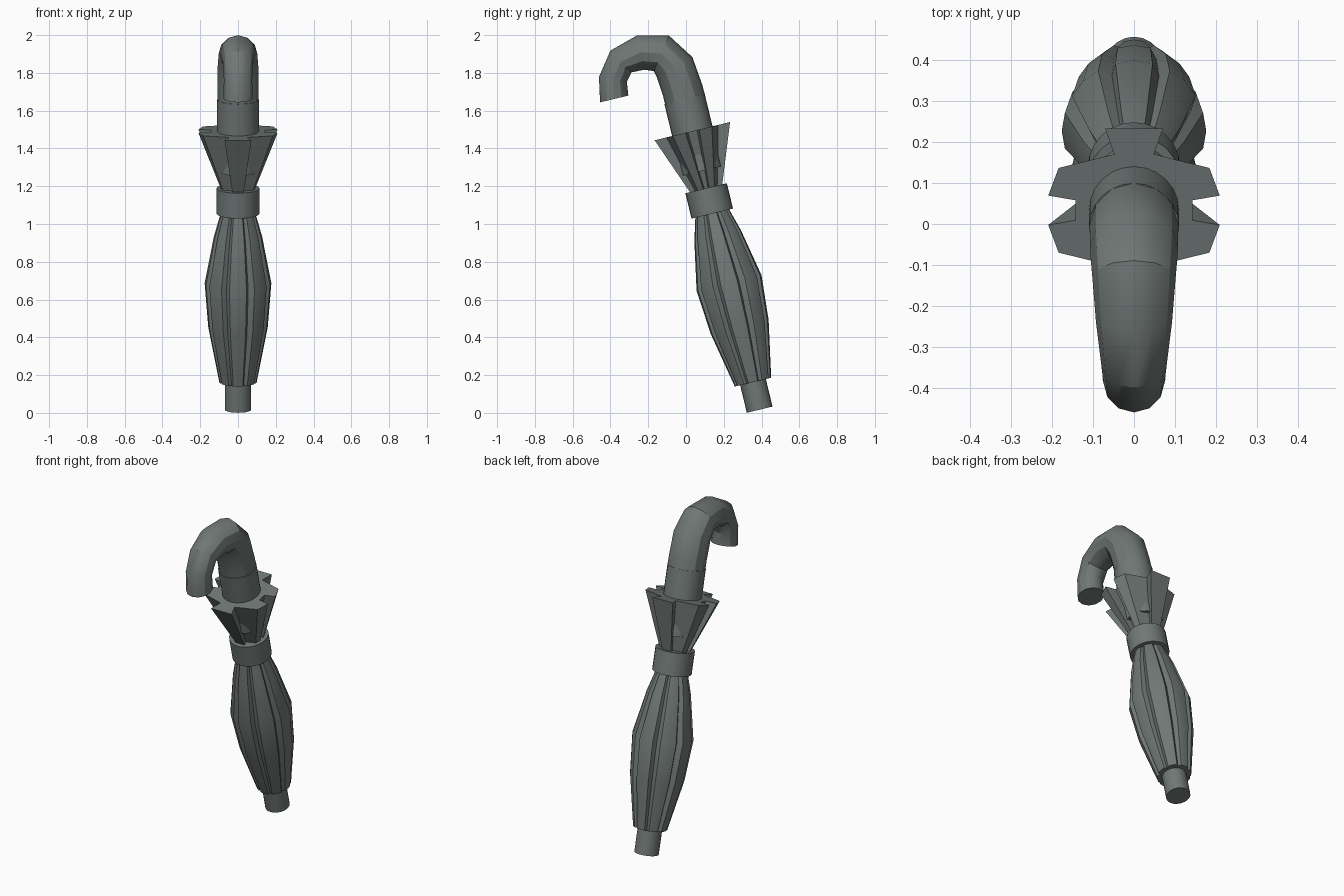
import bpy, bmesh
from math import cos, sin, radians, hypot
from mathutils import Vector

cube = bpy.data.objects.get("Cube")
if cube:
    bpy.data.objects.remove(cube)

grey = bpy.data.materials.new("slate_grey")
grey.use_nodes = True
colour = (0.162, 0.188, 0.181, 1)
grey.diffuse_color = colour
grey.node_tree.nodes["Principled BSDF"].inputs["Base Color"].default_value = colour

# Tilted centre line of the umbrella
FOOT = Vector((0, 0.39, 0.017))
AXIS = Vector((0, -0.235, 0.972))
SIDE = Vector((1, 0, 0))
BACK = Vector((0, 0.972, 0.235))


def circle(n):
    return [(360 * i / n, 1) for i in range(n)]


def ring(centre, back, radius, outline):
    """Points of an outline (degrees, radius factor) around a centre."""
    return [centre + radius * k * (cos(radians(a)) * SIDE + sin(radians(a)) * back)
            for a, k in outline]


def loft(name, rings):
    """Skin closed rings together and cap both ends."""
    bm = bmesh.new()
    loops = [[bm.verts.new(p) for p in r] for r in rings]
    n = len(loops[0])
    for low, high in zip(loops, loops[1:]):
        for i in range(n):
            j = (i + 1) % n
            bm.faces.new((low[i], low[j], high[j], high[i]))
    bm.faces.new(loops[0][::-1])
    bm.faces.new(loops[-1])
    bmesh.ops.recalc_face_normals(bm, faces=bm.faces)
    mesh = bpy.data.meshes.new(name)
    bm.to_mesh(mesh)
    bm.free()
    mesh.materials.append(grey)
    obj = bpy.data.objects.new(name, mesh)
    bpy.context.collection.objects.link(obj)
    bpy.ops.object.select_all(action='DESELECT')
    obj.select_set(True)
    bpy.context.view_layer.objects.active = obj
    bpy.ops.object.shade_smooth_by_angle(angle=radians(30))
    return obj


def along_axis(name, profile, outline):
    """Loft an outline over (distance, radius) pairs on the centre line."""
    return loft(name, [ring(FOOT + AXIS * u, BACK, r, outline) for u, r in profile])


# Tip, strap and shaft
along_axis("tip", [(0, 0.07), (0.2, 0.07)], circle(20))
along_axis("strap", [(1.068, 0.113), (1.206, 0.113)], circle(24))
along_axis("shaft", [(1.3, 0.11), (1.69, 0.11)], circle(24))

# Furled canopy with narrow creases between its folds
folds = []
for i in range(8):
    a = 45 * i
    folds += [(a - 15, 1), (a, 1.01), (a + 15, 1), (a + 21, 0.86)]
along_axis("furled_canopy",
           [(0.15, 0.098), (0.45, 0.156), (0.69, 0.175), (0.945, 0.126), (1.08, 0.088)],
           folds)

# Flared pleats above the strap: one quarter, mirrored to the others
quarter = [(10, 0.68), (10, 1), (30, 1), (71, 0.7), (71, 1.02)]
half = quarter + [(180 - a, k) for a, k in reversed(quarter)]
pleats = half + [(a + 180, k) for a, k in half]
along_axis("flared_pleats", [(1.19, 0.085), (1.517, 0.213)], pleats)

# Hooked handle: (y, z, radius) along the bend
bend = [(-0.002, 1.645, 0.109), (-0.017, 1.705, 0.108), (-0.06, 1.83, 0.108),
        (-0.13, 1.903, 0.102), (-0.24, 1.908, 0.093), (-0.345, 1.86, 0.08),
        (-0.387, 1.765, 0.075), (-0.38, 1.662, 0.077)]
rings = []
for i, (y, z, r) in enumerate(bend):
    before, after = bend[max(i - 1, 0)], bend[min(i + 1, len(bend) - 1)]
    dy, dz = after[0] - before[0], after[1] - before[1]
    if i == len(bend) - 1:
        dy, dz = 0.235, -0.972
    size = hypot(dy, dz)
    rings.append(ring(Vector((0, y, z)), Vector((0, dz, -dy)) / size, r, circle(12)))
loft("hooked_handle", rings)
